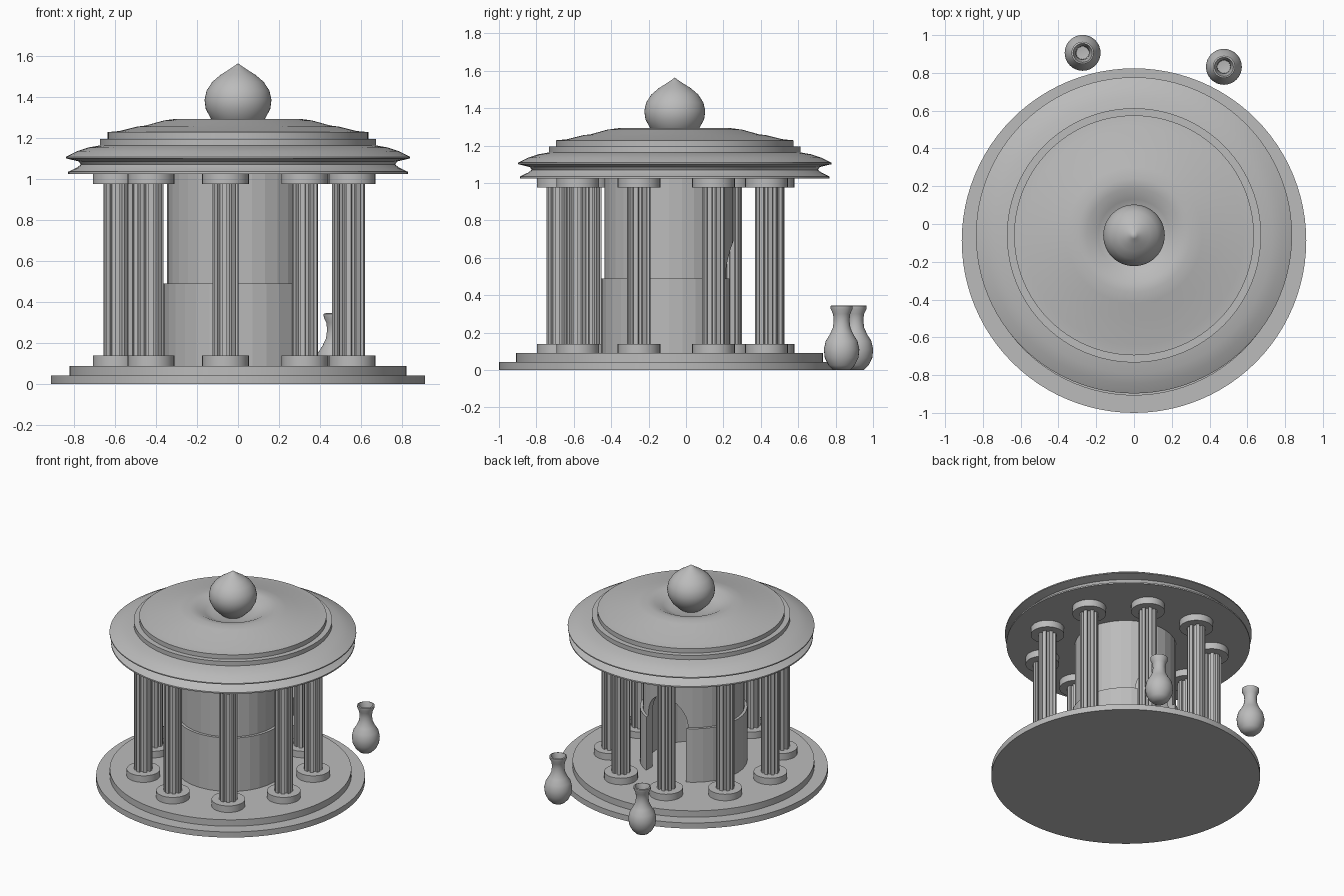
import bpy, bmesh, math
from math import sin, cos, pi, radians

cube = bpy.data.objects.get("Cube")
if cube:
    bpy.data.objects.remove(cube, do_unlink=True)

stone = bpy.data.materials.new("grey stone")
stone.use_nodes = True
grey = (0.5, 0.5, 0.5, 1)
stone.diffuse_color = grey
stone.node_tree.nodes["Principled BSDF"].inputs["Base Color"].default_value = grey


def finish(name, bm, loc, smooth=None):
    """Turn a bmesh into a stone object, optionally smooth below an angle."""
    bmesh.ops.remove_doubles(bm, verts=bm.verts, dist=1e-5)
    bmesh.ops.recalc_face_normals(bm, faces=bm.faces)
    mesh = bpy.data.meshes.new(name)
    bm.to_mesh(mesh)
    bm.free()
    mesh.materials.append(stone)
    ob = bpy.data.objects.new(name, mesh)
    bpy.context.collection.objects.link(ob)
    ob.location = loc
    if smooth:
        bpy.ops.object.select_all(action='DESELECT')
        ob.select_set(True)
        bpy.context.view_layer.objects.active = ob
        bpy.ops.object.shade_smooth_by_angle(angle=radians(smooth))
    return ob


def lathe(name, profile, loc, steps=64, smooth=30, closed=False):
    """Spin (radius, height) points around the vertical axis."""
    bm = bmesh.new()
    pts = [bm.verts.new((r, 0, z)) for r, z in profile]
    edges = [bm.edges.new(p) for p in zip(pts, pts[1:])]
    if closed:
        edges.append(bm.edges.new((pts[-1], pts[0])))
    bmesh.ops.spin(bm, geom=pts + edges, cent=(0, 0, 0), axis=(0, 0, 1),
                   angle=2 * pi, steps=steps, use_merge=True)
    return finish(name, bm, loc, smooth)


def prism(name, outline, direction, loc):
    """Extrude a closed outline of 3D points along a direction."""
    bm = bmesh.new()
    face = bm.faces.new([bm.verts.new(p) for p in outline])
    out = bmesh.ops.extrude_face_region(bm, geom=[face])
    moved = [g for g in out["geom"] if isinstance(g, bmesh.types.BMVert)]
    bmesh.ops.translate(bm, verts=moved, vec=direction)
    return finish(name, bm, loc)


def disc(name, r, z0, z1, loc, steps=64):
    return lathe(name, [(0, z0), (r, z0), (r, z1), (0, z1)], loc, steps)


# Stepped round floor
floor_centre = (0, -0.088, 0)
disc("lower_step", 0.912, 0, 0.042, floor_centre, 96)
disc("upper_step", 0.82, 0.042, 0.09, floor_centre, 96)

# Ring of nine fluted columns, each with a round base and cap
flutes = 8
for i in range(9):
    a = radians(-95 + 40 * i)
    at = (-0.01 + 0.585 * cos(a), -0.1 + 0.585 * sin(a), 0)
    disc("column_base", 0.114, 0.085, 0.139, at, 32)
    disc("column_cap", 0.114, 0.975, 1.03, at, 32)
    outline = []
    for k in range(flutes):
        mid = a + 2 * pi * k / flutes
        for r, off in ((0.046, -0.24), (0.063, -0.2), (0.063, 0.2), (0.046, 0.24)):
            outline.append((r * cos(mid + off), r * sin(mid + off), 0.13))
    prism("column_shaft", outline, (0, 0, 0.85), at)

# Hollow inner chamber: thicker lower wall with a ledge, thinner upper wall
chamber = lathe("chamber_wall",
                [(0.3, 0.085), (0.365, 0.085), (0.365, 0.49),
                 (0.345, 0.49), (0.345, 1.03), (0.3, 1.03)],
                (0, -0.09, 0), 32, None, True)

# Arched doorway cut through the back of the chamber
half = 0.165
arch = [(-half, 0, 0.05), (half, 0, 0.05)]
arch += [(half * cos(pi * k / 16), 0, 0.49 + 0.2 * sin(pi * k / 16)) for k in range(17)]
cutter = prism("door_cutter", arch, (0, 0.6, 0), (0, 0, 0))
cutter.hide_render = True
cut = chamber.modifiers.new("doorway", 'BOOLEAN')
cut.operation = 'DIFFERENCE'
cut.solver = 'EXACT'
cut.object = cutter
bpy.context.view_layer.objects.active = chamber
bpy.ops.object.modifier_apply(modifier=cut.name)
bpy.data.objects.remove(cutter, do_unlink=True)

# Moulded roof with a dip in the middle
roof_centre = (0, -0.06, 0)
lathe("roof", [(0, 1.025), (0.827, 1.025), (0.827, 1.035), (0.785, 1.055),
               (0.765, 1.07), (0.775, 1.085), (0.837, 1.1), (0.837, 1.108),
               (0.785, 1.135), (0.73, 1.153), (0.673, 1.163), (0.673, 1.195),
               (0.635, 1.195), (0.635, 1.228), (0.58, 1.233), (0.49, 1.255),
               (0.45, 1.26), (0.36, 1.285), (0.3, 1.293), (0.25, 1.29),
               (0.19, 1.26), (0.14, 1.238), (0, 1.235)], roof_centre, 96)

# Onion shaped finial
lathe("finial", [(0, 1.225), (0.08, 1.24), (0.13, 1.29), (0.157, 1.34),
                 (0.163, 1.385), (0.153, 1.43), (0.125, 1.473), (0.085, 1.507),
                 (0.045, 1.532), (0.018, 1.55), (0, 1.563)], roof_centre, 48, 50)

# Two vases behind the building
for x, y in ((-0.272, 0.906), (0.476, 0.832)):
    lathe("vase", [(0, 0), (0.045, 0), (0.07, 0.025), (0.09, 0.065), (0.095, 0.11),
                   (0.085, 0.155), (0.063, 0.19), (0.047, 0.225), (0.042, 0.265),
                   (0.046, 0.3), (0.058, 0.325), (0.059, 0.343), (0.05, 0.346),
                   (0.036, 0.3), (0.034, 0.24), (0, 0.235)], (x, y, 0), 32, 50)
